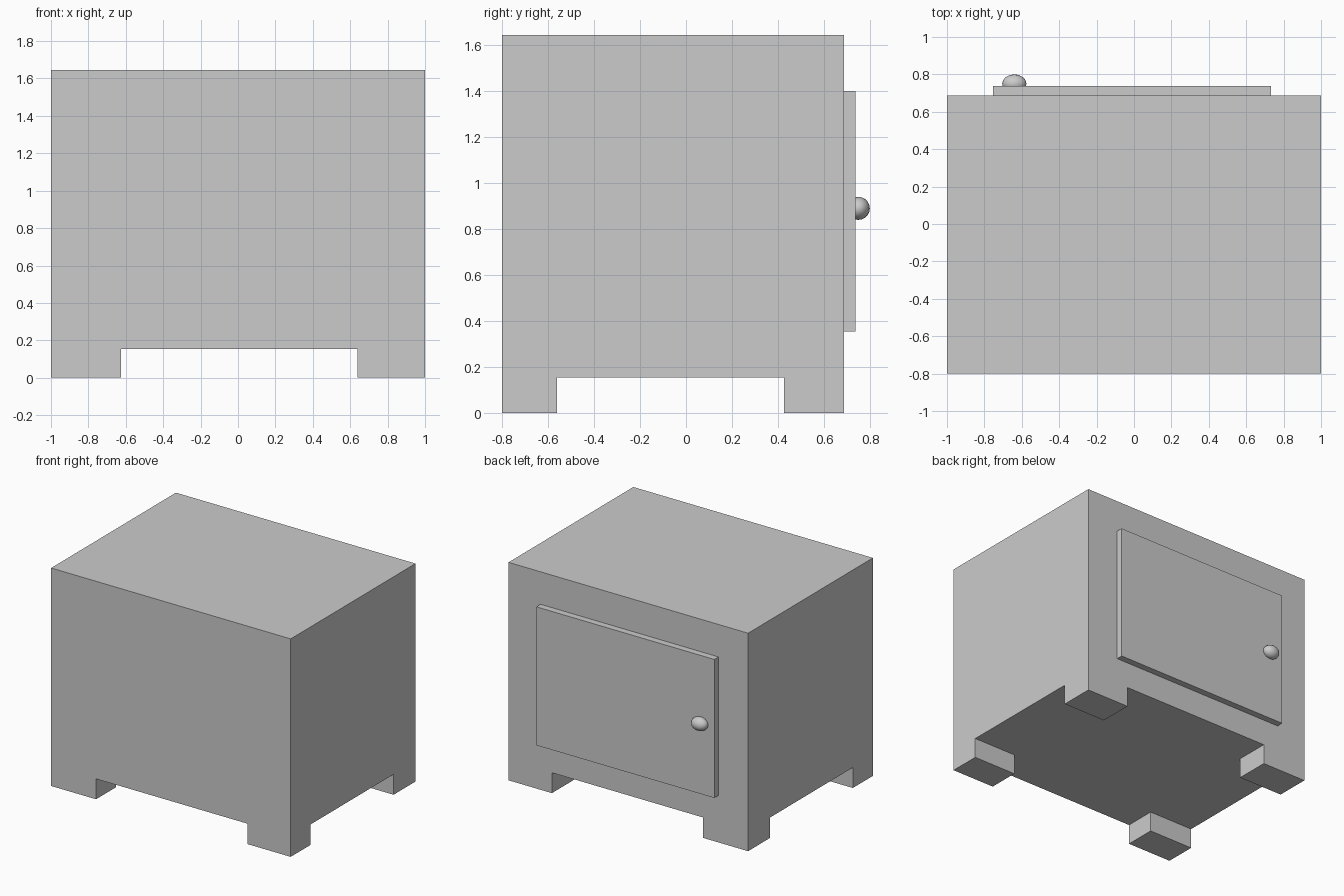
import bpy, bmesh

if "Cube" in bpy.data.objects:
    bpy.data.objects.remove(bpy.data.objects["Cube"])

X = (-1.0, -0.625, 0.638, 1.0)      # outer sides and inner leg edges
Y = (-0.80, -0.561, 0.427, 0.688)
FLOOR, TOP = 0.154, 1.645


def add_box(bm, x0, x1, y0, y1, z0, z1):
    verts = bmesh.ops.create_cube(bm, size=1)["verts"]
    for v in verts:
        v.co = (x0 if v.co.x < 0 else x1,
                y0 if v.co.y < 0 else y1,
                z0 if v.co.z < 0 else z1)


def finish(bm, name):
    bmesh.ops.recalc_face_normals(bm, faces=bm.faces)
    mesh = bpy.data.meshes.new(name)
    bm.to_mesh(mesh)
    bm.free()
    obj = bpy.data.objects.new(name, mesh)
    bpy.context.collection.objects.link(obj)
    return obj


# Cabinet body: a box cut along the leg lines, corner cells pulled down as legs
bm = bmesh.new()
add_box(bm, X[0], X[3], Y[0], Y[3], FLOOR, TOP)
cuts = [((x, 0, 0), (1, 0, 0)) for x in X[1:3]] + [((0, y, 0), (0, 1, 0)) for y in Y[1:3]]
for co, no in cuts:
    bmesh.ops.bisect_plane(bm, geom=bm.verts[:] + bm.edges[:] + bm.faces[:],
                           plane_co=co, plane_no=no)
bm.normal_update()
corners = []
for f in bm.faces:
    c = f.calc_center_median()
    if f.normal.z < -0.9 and not X[1] < c.x < X[2] and not Y[1] < c.y < Y[2]:
        corners.append(f)
for f in corners:
    leg = bmesh.ops.extrude_discrete_faces(bm, faces=[f])["faces"][0]
    for v in leg.verts:
        v.co.z = 0
bmesh.ops.remove_doubles(bm, verts=bm.verts, dist=1e-4)
# merge the flat cells back into single panels
bmesh.ops.dissolve_limit(bm, angle_limit=0.01, verts=bm.verts, edges=bm.edges)
finish(bm, "cabinet_body")

# Door panel on the +y side
bm = bmesh.new()
add_box(bm, -0.753, 0.733, Y[3] - 0.01, 0.738, 0.355, 1.40)
finish(bm, "door")

# Oval door knob
bpy.ops.mesh.primitive_uv_sphere_add(segments=16, ring_count=10, radius=1,
                                     location=(-0.64, 0.75, 0.89))
knob = bpy.context.object
knob.name = "door_knob"
knob.scale = (0.065, 0.05, 0.05)
bpy.ops.object.shade_smooth()
